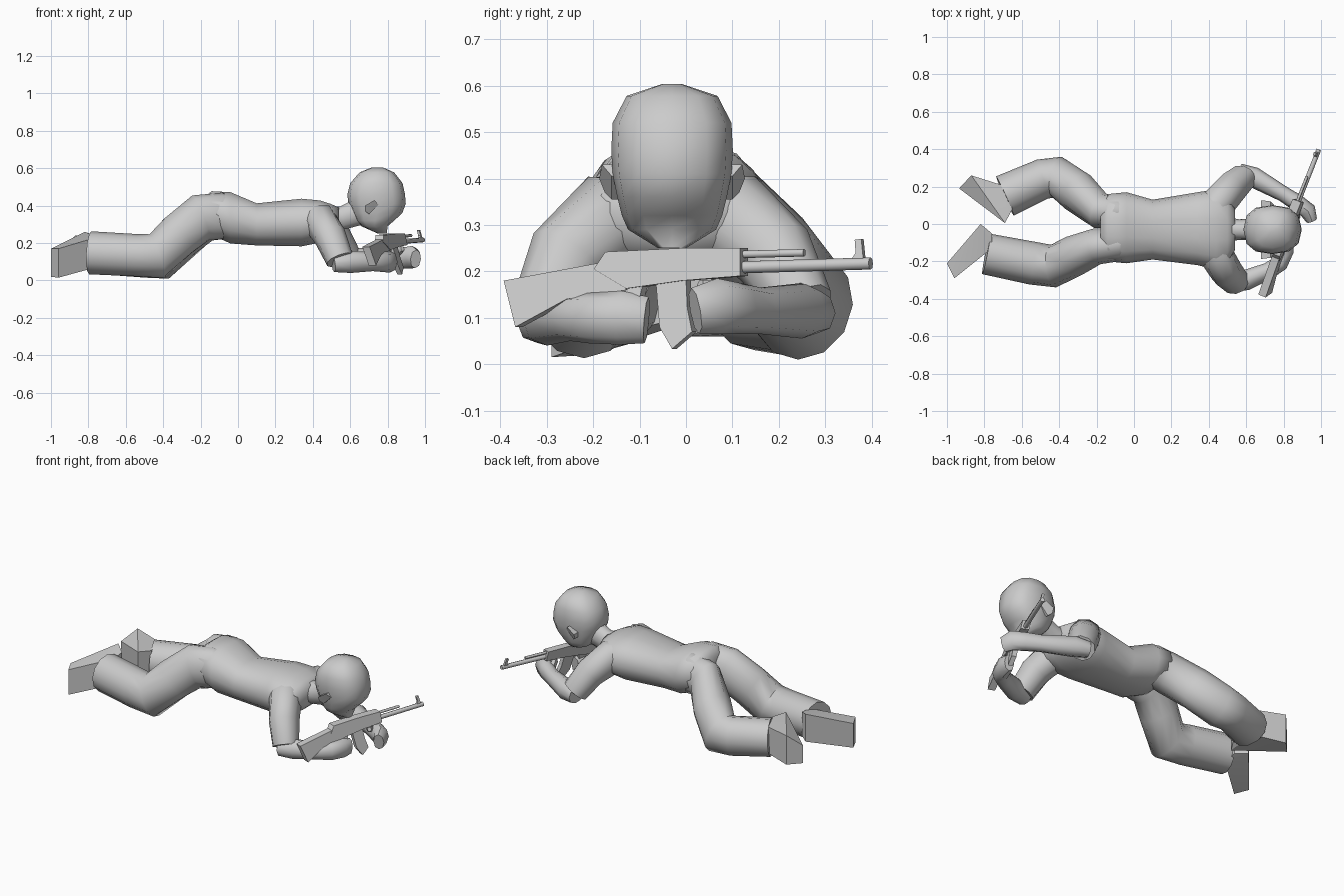
import bpy, bmesh, math
from mathutils import Vector


def finish(bm, name, angle=40):
    bmesh.ops.recalc_face_normals(bm, faces=bm.faces)
    mesh = bpy.data.meshes.new(name)
    bm.to_mesh(mesh)
    bm.free()
    ob = bpy.data.objects.new(name, mesh)
    bpy.context.collection.objects.link(ob)
    if angle:
        bpy.ops.object.select_all(action='DESELECT')
        ob.select_set(True)
        bpy.context.view_layer.objects.active = ob
        bpy.ops.object.shade_smooth_by_angle(angle=math.radians(angle))
    return ob


def loft(name, secs, n=10, up=(0, 0, 1), axis=None, angle=50, power=0.9):
    """Skin oval sections (x, y, z, half width, half height) along a path."""
    bm = bmesh.new()
    pts = [Vector(s[:3]) for s in secs]
    rings = []
    for i, s in enumerate(secs):
        if axis:
            t = Vector(axis)
        else:
            t = Vector()
            if i > 0:
                t += (pts[i] - pts[i - 1]).normalized()
            if i < len(pts) - 1:
                t += (pts[i + 1] - pts[i]).normalized()
            t.normalize()
        side = Vector(up).cross(t).normalized()
        top = t.cross(side)
        ring = []
        for k in range(n):
            a = 2 * math.pi * k / n
            c, d = math.cos(a), math.sin(a)
            c = math.copysign(abs(c) ** power, c)
            d = math.copysign(abs(d) ** power, d)
            ring.append(bm.verts.new(pts[i] + side * c * s[3] + top * d * s[4]))
        rings.append(ring)
    for a, b in zip(rings, rings[1:]):
        for k in range(n):
            bm.faces.new((a[k], a[(k + 1) % n], b[(k + 1) % n], b[k]))
    bm.faces.new(rings[0])
    bm.faces.new(rings[-1])
    return finish(bm, name, angle)


def hull(name, pts):
    bm = bmesh.new()
    for p in pts:
        bm.verts.new(p)
    bmesh.ops.convex_hull(bm, input=bm.verts)
    return finish(bm, name, 30)


def gun_point(y, z, off=0.0):
    """Place a rifle side-view point on the slanted rifle plane."""
    return Vector((0.685 + 0.40 * (y + 0.37) - 0.25 * (z - 0.2) + off * 0.93,
                   y - off * 0.37, z))


def plate(name, prof, thick):
    bm = bmesh.new()
    a, b = [[bm.verts.new(gun_point(y, z, o)) for y, z in prof]
            for o in (-thick / 2, thick / 2)]
    bm.faces.new(a)
    bm.faces.new(b[::-1])
    for k in range(len(a)):
        j = (k + 1) % len(a)
        bm.faces.new((a[k], b[k], b[j], a[j]))
    return finish(bm, name, 0)


def rod(name, p, q, r):
    return loft(name, [(*gun_point(*p), r, r), (*gun_point(*q), r, r)], 8)


# torso and neck
loft("torso", [(-0.18, -0.02, 0.38, 0.12, 0.07), (-0.14, -0.02, 0.36, 0.18, 0.12),
               (-0.04, -0.02, 0.335, 0.19, 0.14), (0.10, -0.03, 0.30, 0.16, 0.115),
               (0.34, -0.025, 0.31, 0.195, 0.13), (0.44, -0.03, 0.315, 0.215, 0.115),
               (0.50, -0.03, 0.32, 0.19, 0.09), (0.54, -0.03, 0.33, 0.11, 0.06)],
     14, axis=(1, 0, 0), power=0.85, angle=70)
loft("neck", [(0.46, -0.03, 0.33, 0.075, 0.07), (0.56, -0.03, 0.335, 0.055, 0.065),
              (0.68, -0.03, 0.38, 0.06, 0.08)], 10)

# head: level rings as (z, back x, front x, half width), face sloping back to the chin
head = [(0.25, 0.75, 0.795, 0.03), (0.29, 0.66, 0.80, 0.095), (0.32, 0.63, 0.835, 0.108),
        (0.36, 0.61, 0.878, 0.118), (0.41, 0.59, 0.897, 0.128), (0.46, 0.585, 0.893, 0.131),
        (0.52, 0.60, 0.88, 0.128), (0.578, 0.65, 0.835, 0.098), (0.604, 0.715, 0.775, 0.02)]
loft("head", [((a + b) / 2, -0.03, z, w, (b - a) / 2) for z, a, b, w in head],
     12, up=(1, 0, 0), axis=(0, 0, 1), power=0.8)
for s in (-1, 1):
    y = -0.03 + s * 0.115
    hull("ear", [(x, y + s * d * f, z) for f in (0, 1) for x, z, d in
                 ((0.68, 0.40, 0.042), (0.73, 0.43, 0.036), (0.75, 0.405, 0.015),
                  (0.70, 0.355, 0.015), (0.68, 0.37, 0.03))])

# trouser legs
loft("right_leg", [(0.0, -0.10, 0.33, 0.06, 0.09), (-0.09, -0.11, 0.345, 0.09, 0.125),
                   (-0.20, -0.12, 0.335, 0.097, 0.128), (-0.32, -0.17, 0.24, 0.11, 0.122),
                   (-0.43, -0.225, 0.13, 0.115, 0.125), (-0.54, -0.21, 0.135, 0.115, 0.113),
                   (-0.79, -0.16, 0.148, 0.11, 0.115)], 12, power=1)
loft("left_leg", [(0.0, 0.05, 0.33, 0.06, 0.09), (-0.09, 0.065, 0.345, 0.09, 0.125),
                  (-0.18, 0.07, 0.33, 0.097, 0.125), (-0.30, 0.17, 0.23, 0.112, 0.12),
                  (-0.41, 0.25, 0.128, 0.112, 0.125), (-0.49, 0.24, 0.13, 0.108, 0.115),
                  (-0.69, 0.15, 0.14, 0.115, 0.11)], 12, power=1)


# boots turned outwards: flat sole, thin toe, ankle inside the trouser leg
def boot(name, *corners):
    hull(name, [(x, y, z) for x, y, lo, hi in corners for z in (lo, hi)])


boot("right_boot", (-1.0, -0.21, 0.02, 0.17), (-0.96, -0.29, 0.015, 0.17),
     (-0.82, 0.0, 0.09, 0.26), (-0.76, -0.05, 0.09, 0.24), (-0.76, -0.13, 0.07, 0.23))
boot("left_boot", (-0.935, 0.19, 0.06, 0.17), (-0.87, 0.26, 0.06, 0.24),
     (-0.69, 0.005, 0.06, 0.24), (-0.65, 0.08, 0.09, 0.23), (-0.68, 0.20, 0.07, 0.23))

# sleeves
loft("right_sleeve", [(0.37, -0.07, 0.33, 0.07, 0.07), (0.44, -0.165, 0.315, 0.10, 0.09),
                      (0.495, -0.255, 0.23, 0.09, 0.085), (0.545, -0.31, 0.11, 0.07, 0.075)],
     10, up=(1, 0, 0), angle=70)
loft("left_sleeve", [(0.37, 0.01, 0.33, 0.07, 0.07), (0.445, 0.105, 0.315, 0.10, 0.09),
                     (0.52, 0.19, 0.235, 0.09, 0.085), (0.585, 0.25, 0.125, 0.07, 0.075)],
     10, up=(1, 0, 0), angle=70)

# forearms with closed hands
loft("right_forearm", [(0.51, -0.32, 0.09, 0.045, 0.045), (0.60, -0.30, 0.10, 0.055, 0.06),
                       (0.72, -0.25, 0.10, 0.045, 0.05), (0.78, -0.21, 0.10, 0.045, 0.055),
                       (0.81, -0.14, 0.10, 0.045, 0.058), (0.82, -0.085, 0.095, 0.03, 0.05)], 8)
loft("left_forearm", [(0.56, 0.28, 0.11, 0.045, 0.045), (0.64, 0.25, 0.115, 0.055, 0.06),
                      (0.80, 0.16, 0.115, 0.042, 0.05), (0.87, 0.115, 0.12, 0.045, 0.055),
                      (0.93, 0.07, 0.125, 0.045, 0.06), (0.95, 0.02, 0.115, 0.03, 0.05)], 8)
loft("left_thumb", [(0.84, 0.12, 0.13, 0.02, 0.025), (0.86, 0.06, 0.16, 0.02, 0.022),
                    (0.88, 0.03, 0.17, 0.012, 0.014)], 6)

# rifle
plate("rifle_stock", [(-0.385, 0.18), (-0.36, 0.08), (-0.25, 0.14), (-0.12, 0.16),
                      (-0.17, 0.22)], 0.042)
plate("rifle_receiver", [(-0.19, 0.205), (-0.165, 0.242), (0.0, 0.25), (0.125, 0.25),
                         (0.125, 0.19), (0.0, 0.18), (-0.12, 0.163)], 0.048)
plate("rifle_magazine", [(-0.06, 0.18), (0.005, 0.185), (0.008, 0.12), (0.018, 0.07),
                         (-0.025, 0.033), (-0.052, 0.08)], 0.028)
plate("rifle_grip", [(-0.135, 0.175), (-0.085, 0.18), (-0.11, 0.085), (-0.15, 0.085)], 0.03)
plate("front_sight", [(0.355, 0.22), (0.385, 0.22), (0.38, 0.27), (0.366, 0.268),
                      (0.368, 0.24)], 0.014)
rod("rifle_barrel", (0.10, 0.208), (0.398, 0.217), 0.013)
rod("gas_tube", (0.10, 0.236), (0.255, 0.24), 0.008)
